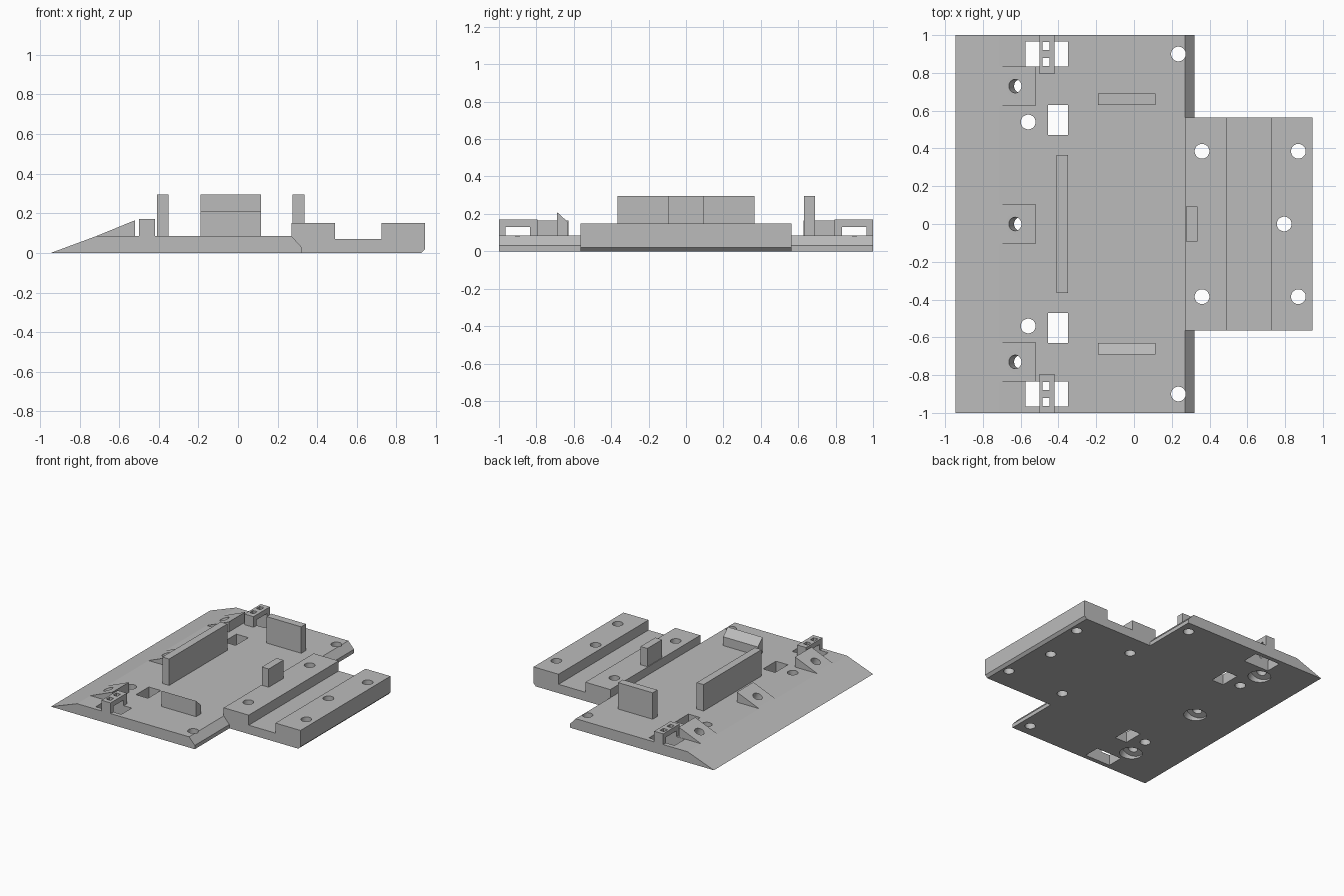
import bpy
import bmesh
import math
from mathutils import Matrix, Vector

cube = bpy.data.objects.get("Cube")
if cube:
    bpy.data.objects.remove(cube, do_unlink=True)

gray = bpy.data.materials.new("plain gray")
gray.use_nodes = True
gray.diffuse_color = (0.5, 0.5, 0.5, 1)
gray.node_tree.nodes["Principled BSDF"].inputs["Base Color"].default_value = (0.5, 0.5, 0.5, 1)

TOP = 0.085
WALL_TOP = 0.295


def finish(name, bm):
    bmesh.ops.recalc_face_normals(bm, faces=bm.faces)
    mesh = bpy.data.meshes.new(name)
    bm.to_mesh(mesh)
    bm.free()
    mesh.materials.append(gray)
    obj = bpy.data.objects.new(name, mesh)
    bpy.context.scene.collection.objects.link(obj)
    return obj


def prism(name, points, direction):
    """Extrude a closed outline of 3D points along a direction."""
    bm = bmesh.new()
    face = bm.faces.new([bm.verts.new(p) for p in points])
    new = bmesh.ops.extrude_face_region(bm, geom=[face])["geom"]
    verts = [g for g in new if isinstance(g, bmesh.types.BMVert)]
    bmesh.ops.translate(bm, verts=verts, vec=direction)
    return finish(name, bm)


def side_prism(name, outline, y0, y1):
    return prism(name, [(x, y0, z) for x, z in outline], (0, y1 - y0, 0))


def box(name, x0, x1, y0, y1, z0, z1):
    return side_prism(name, [(x0, z0), (x1, z0), (x1, z1), (x0, z1)], y0, y1)


def cylinder(name, radius, start, end):
    start, end = Vector(start), Vector(end)
    axis = end - start
    turn = axis.to_track_quat('Z', 'Y').to_matrix().to_4x4()
    bm = bmesh.new()
    bmesh.ops.create_cone(bm, cap_ends=True, segments=40, radius1=radius, radius2=radius,
                          depth=axis.length,
                          matrix=Matrix.Translation((start + end) / 2) @ turn)
    return finish(name, bm)


def combine(target, others, operation):
    """Apply booleans and drop the helper objects."""
    bpy.context.view_layer.objects.active = target
    for other in others:
        mod = target.modifiers.new("boolean", 'BOOLEAN')
        mod.operation = operation
        mod.solver = 'EXACT'
        mod.object = other
        bpy.ops.object.modifier_apply(modifier=mod.name)
        bpy.data.objects.remove(other, do_unlink=True)


# Base plate with front ramp and chamfered rear edge
body = side_prism("base_plate", [(-0.945, 0), (0.32, 0), (0.32, 0.03), (0.27, TOP),
                                 (-0.715, TOP)], -1, 1)

# Stepped rail block and three screw wedges, merged into the plate
rail = side_prism("rail_block", [(0.27, 0), (0.925, 0), (0.945, 0.02), (0.945, 0.15),
                                 (0.725, 0.15), (0.725, 0.07), (0.49, 0.07),
                                 (0.49, 0.15), (0.27, 0.15)], -0.565, 0.565)
wedges = [side_prism("screw_wedge", [(-0.715, TOP), (-0.52, 0.165), (-0.52, 0.04),
                                     (-0.715, 0.04)], y - 0.103, y + 0.103)
          for y in (-0.73, 0, 0.73)]
combine(body, [rail] + wedges, 'UNION')

# Holes: round, slanted counterbored, and rectangular
cutters = [cylinder("hole", 0.039, (x, y, -0.1), (x, y, 0.3))
           for x, y in [(0.795, 0)] + [(x, s * y) for s in (-1, 1)
                                       for x, y in [(-0.56, 0.54), (0.235, 0.9),
                                                    (0.36, 0.385), (0.87, 0.385)]]]
slant = Vector((-0.36, 0, 0.93)).normalized()
for y in (-0.73, 0, 0.73):
    mouth = Vector((-0.63, y, 0.122))
    cutters.append(cylinder("drill", 0.036, mouth - slant * 0.25, mouth + slant * 0.1))
    cutters.append(cylinder("counterbore", 0.08, mouth - slant * 0.25, mouth - slant * 0.08))
for s in (-1, 1):
    cutters.append(box("slot", -0.455, -0.35, s * 0.47, s * 0.63, -0.1, 0.2))
    cutters.append(box("slot", -0.575, -0.35, s * 0.835, s * 0.965, -0.1, 0.2))
combine(body, cutters, 'DIFFERENCE')

# Upright walls and ribs
box("front_wall", -0.41, -0.35, -0.365, 0.365, TOP, WALL_TOP)
box("rail_tab", 0.275, 0.335, -0.093, 0.093, TOP, WALL_TOP)
box("tall_side_rib", -0.19, 0.115, 0.63, 0.69, TOP, WALL_TOP)
prism("sloped_side_rib", [(-0.19, -0.69, TOP), (-0.19, -0.63, TOP), (-0.19, -0.63, 0.155),
                          (-0.19, -0.69, 0.21)], (0.305, 0, 0))

# Bridge clips with two square holes each
for s, side in ((-1, "right"), (1, "left")):
    clip = box(side + "_bridge_clip", -0.5, -0.42, s * 0.795, s, TOP, 0.17)
    combine(clip, [box("opening", -0.6, -0.3, s * 0.835, s * 0.965, 0, 0.13)] +
            [box("square_hole", -0.484, -0.447, s * a, s * (a + 0.043), 0.1, 0.3)
             for a in (0.8365, 0.9215)], 'DIFFERENCE')

# Smooth bores, sharp edges elsewhere
bpy.ops.object.select_all(action='DESELECT')
body.select_set(True)
bpy.context.view_layer.objects.active = body
bpy.ops.object.shade_smooth_by_angle(angle=math.radians(15))
